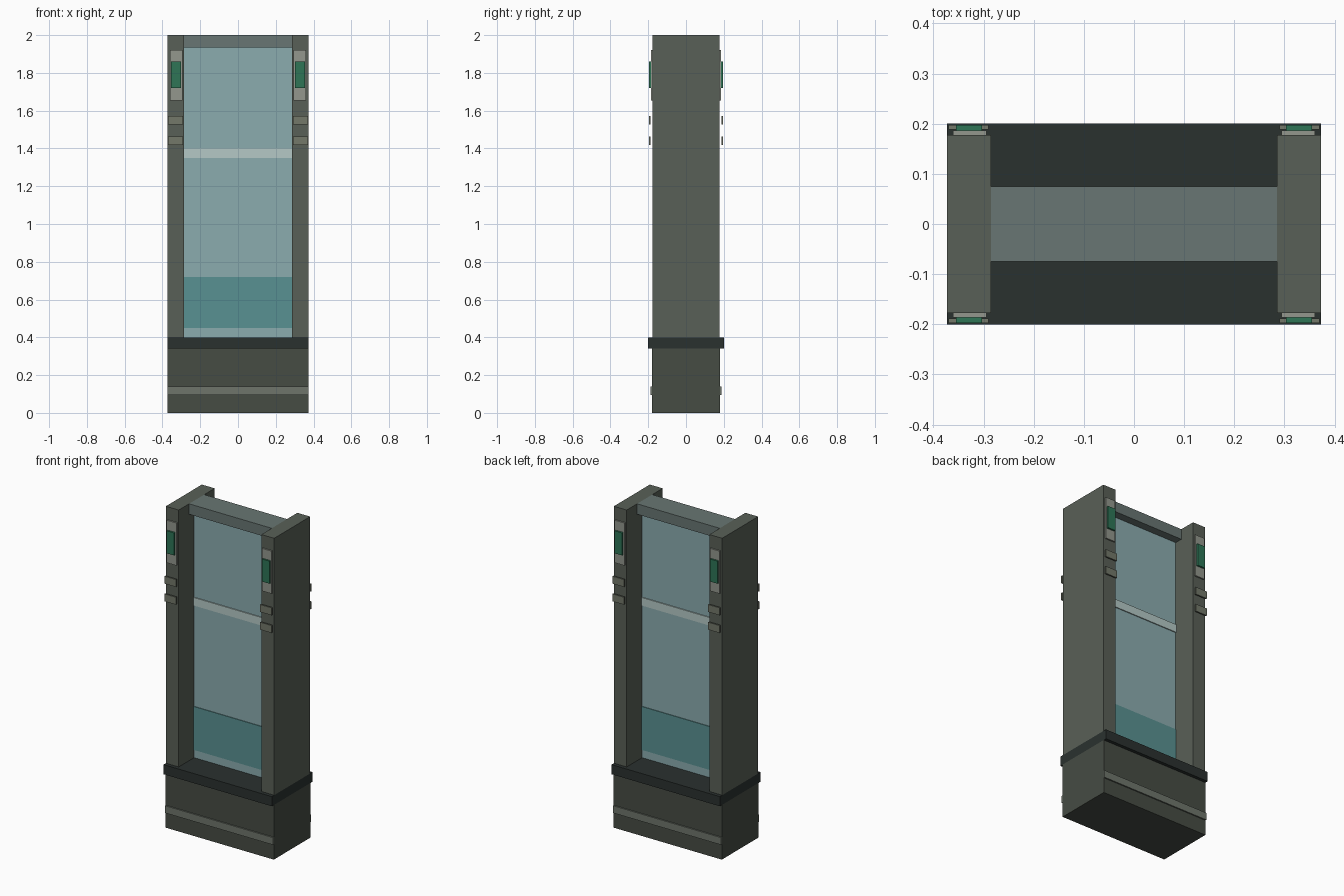
import bpy

if "Cube" in bpy.data.objects:
    bpy.data.objects.remove(bpy.data.objects["Cube"])


def material(name, hex_code):
    rgb = [int(hex_code[i:i + 2], 16) / 255 for i in (0, 2, 4)]
    lin = [c / 12.92 if c <= 0.04045 else ((c + 0.055) / 1.055) ** 2.4 for c in rgb]
    m = bpy.data.materials.new(name)
    m.diffuse_color = (*lin, 1)
    m.use_nodes = True
    m.node_tree.nodes["Principled BSDF"].inputs["Base Color"].default_value = m.diffuse_color
    return m


POST = material("post_grey", "596057")
BASE = material("base_grey", "464C44")
DARK = material("dark_trim", "2A312F")
TRIM = material("pale_trim", "6E756B")
RAIL = material("rail_grey", "687673")
GLASS = material("glass", "8BACAF")
TEAL = material("teal_panel", "599192")
PALE = material("pale_band", "B5C9C6")
PLATE = material("light_plate", "93978D")
GREEN = material("green_light", "2E7556")
CLIP = material("clip_grey", "73786A")


def box(name, x, y, z, mat):
    """Box from (min, max) ranges on each axis."""
    bpy.ops.mesh.primitive_cube_add(size=1, location=[sum(r) / 2 for r in (x, y, z)])
    ob = bpy.context.object
    ob.name = name
    ob.scale = [r[1] - r[0] for r in (x, y, z)]
    bpy.ops.object.transform_apply(location=False, rotation=False, scale=True)
    ob.data.materials.append(mat)
    return ob


def span(lo, hi, sign):
    return tuple(sorted((lo * sign, hi * sign)))


W = 0.373   # half width
IN = 0.285  # inner face of the posts

# Plinth and its overhanging ledge
box("base", (-W, W), (-0.18, 0.18), (0, 0.34), BASE)
box("base_ledge", (-W, W), (-0.2, 0.2), (0.34, 0.4), DARK)

# Glass, its bands and the top rail
box("glass_pane", (-IN, IN), (-0.025, 0.025), (0.4, 1.94), GLASS)
box("lower_panel", (-IN, IN), (-0.029, 0.029), (0.45, 0.72), TEAL)
box("pane_band", (-IN, IN), (-0.031, 0.031), (1.35, 1.40), PALE)
box("top_rail", (-IN, IN), (-0.075, 0.075), (1.935, 2.0), RAIL)

# Trim strips on the front and back of the plinth
for sy, face in ((-1, "front"), (1, "back")):
    box(f"base_strip_{face}", (-W, W), span(0.18, 0.188, sy), (0.095, 0.14), TRIM)

# Posts with light plates and clips on both faces
for sx, side in ((-1, "left"), (1, "right")):
    box(f"post_{side}", span(IN, W, sx), (-0.177, 0.177), (0.4, 2.0), POST)
    for sy, face in ((-1, "front"), (1, "back")):
        tag = f"{face}_{side}"
        box(f"light_plate_{tag}", span(0.294, 0.361, sx), span(0.177, 0.186, sy),
            (1.655, 1.92), PLATE)
        box(f"signal_light_{tag}", span(0.303, 0.355, sx), span(0.186, 0.197, sy),
            (1.72, 1.86), GREEN)
        for i, z in enumerate((1.44, 1.55)):
            box(f"clip_{tag}_{i + 1}", span(0.29, 0.37, sx), span(0.188, 0.197, sy),
                (z - 0.023, z + 0.023), CLIP)
